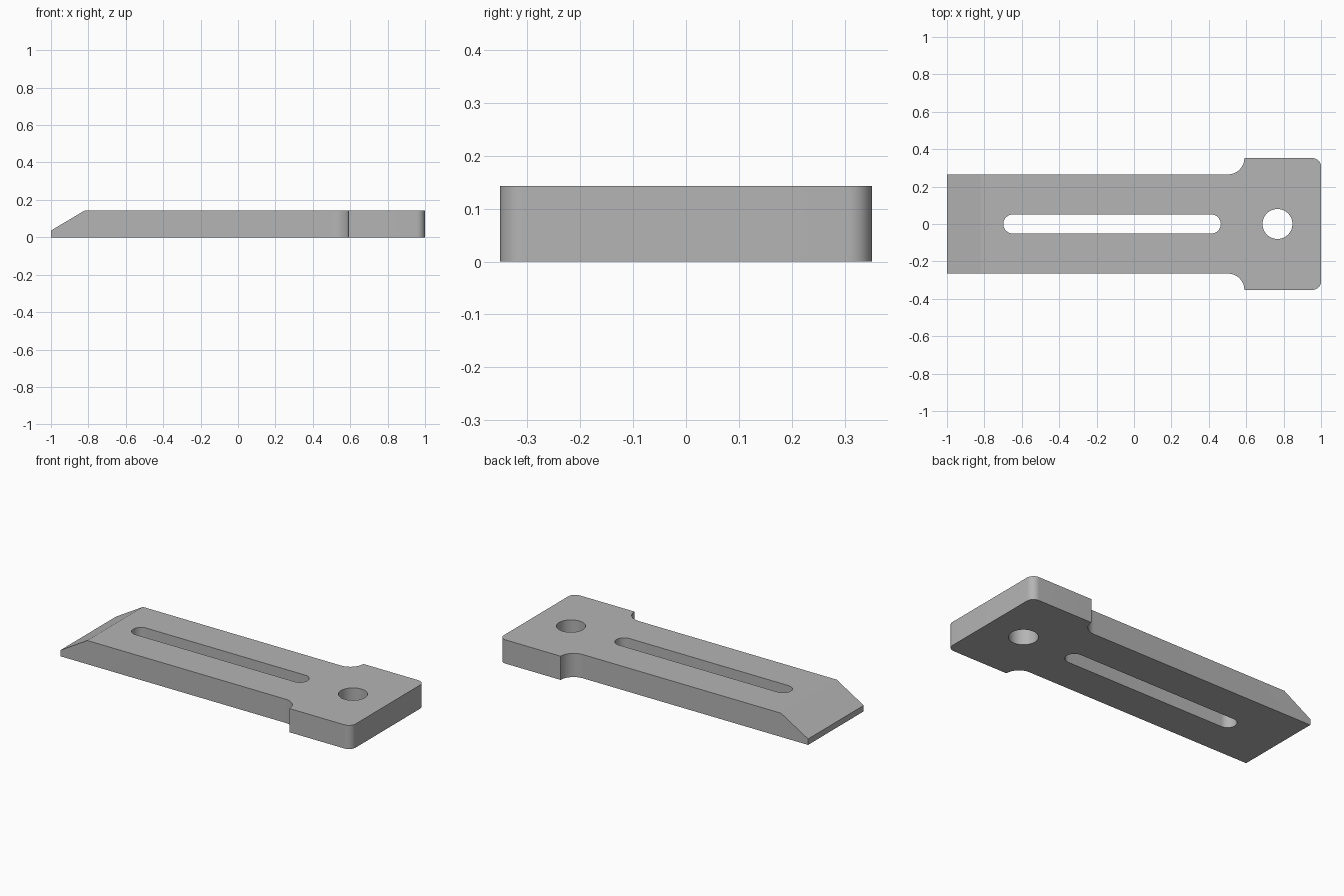
import bpy, bmesh
from math import pi, cos, sin, radians
from mathutils import Vector

if "Cube" in bpy.data.objects:
    bpy.data.objects.remove(bpy.data.objects["Cube"], do_unlink=True)

HEIGHT = 0.143
HALF_BODY, HALF_HEAD = 0.265, 0.352
FILLET, CORNER = 0.088, 0.045
STEP_X = 0.59

steel = bpy.data.materials.new("plain grey")
steel.use_nodes = True
grey = (0.46, 0.46, 0.46, 1)
steel.diffuse_color = grey
steel.node_tree.nodes["Principled BSDF"].inputs["Base Color"].default_value = grey


def arc(cx, cy, r, start, end, steps=16):
    """Points on an arc, angles in degrees."""
    angles = [radians(start + (end - start) * i / steps) for i in range(steps + 1)]
    return [(cx + r * cos(a), cy + r * sin(a)) for a in angles]


def prism(name, outline, place, direction):
    """Solid made by sweeping a closed outline along a direction."""
    bm = bmesh.new()
    face = bm.faces.new([bm.verts.new(place(u, v)) for u, v in outline])
    swept = bmesh.ops.extrude_face_region(bm, geom=[face])
    verts = [g for g in swept["geom"] if isinstance(g, bmesh.types.BMVert)]
    bmesh.ops.translate(bm, verts=verts, vec=Vector(direction))
    bmesh.ops.recalc_face_normals(bm, faces=bm.faces)
    mesh = bpy.data.meshes.new(name)
    bm.to_mesh(mesh)
    bm.free()
    mesh.materials.append(steel)
    obj = bpy.data.objects.new(name, mesh)
    bpy.context.collection.objects.link(obj)
    return obj


def cut(target, cutter):
    """Subtract a cutter, then discard it."""
    cutter.hide_render = True
    mod = target.modifiers.new("cut", "BOOLEAN")
    mod.operation, mod.solver, mod.object = "DIFFERENCE", "EXACT", cutter
    bpy.ops.object.select_all(action="DESELECT")
    target.select_set(True)
    bpy.context.view_layer.objects.active = target
    bpy.ops.object.modifier_apply(modifier=mod.name)
    bpy.data.objects.remove(cutter, do_unlink=True)


# Plate outline: narrow body, concave shoulders, wide head with round corners
upper = [(-1, HALF_BODY)]
upper += arc(STEP_X - FILLET, HALF_BODY + FILLET, FILLET, -90, 0)[:-1]
upper += [(STEP_X, HALF_HEAD)]
upper += arc(1 - CORNER, HALF_HEAD - CORNER, CORNER, 90, 0)
lower = [(x, -y) for x, y in reversed(upper)]
plate = prism("clamp_plate", upper + lower,
              lambda u, v: (u, v, 0), (0, 0, HEIGHT))

# Long slot and round bolt hole
through = (0, 0, HEIGHT + 0.2)
flat = lambda u, v: (u, v, -0.1)
slot = arc(0.413, 0, 0.051, -90, 90) + arc(-0.648, 0, 0.051, 90, 270)
cut(plate, prism("slot_cutter", slot, flat, through))
cut(plate, prism("hole_cutter", arc(0.767, 0, 0.08, 0, 360, 48)[:-1], flat, through))

# Sloping nose
slope = (HEIGHT - 0.036) / 0.18
wedge = [(-1.1, 0.036 - 0.1 * slope), (-0.72, HEIGHT + 0.1 * slope),
         (-1.1, HEIGHT + 0.1 * slope)]
cut(plate, prism("nose_cutter", wedge, lambda u, v: (u, -0.5, v), (0, 1, 0)))

bpy.ops.object.select_all(action="DESELECT")
plate.select_set(True)
bpy.context.view_layer.objects.active = plate
bpy.ops.object.shade_smooth_by_angle(angle=radians(20))
